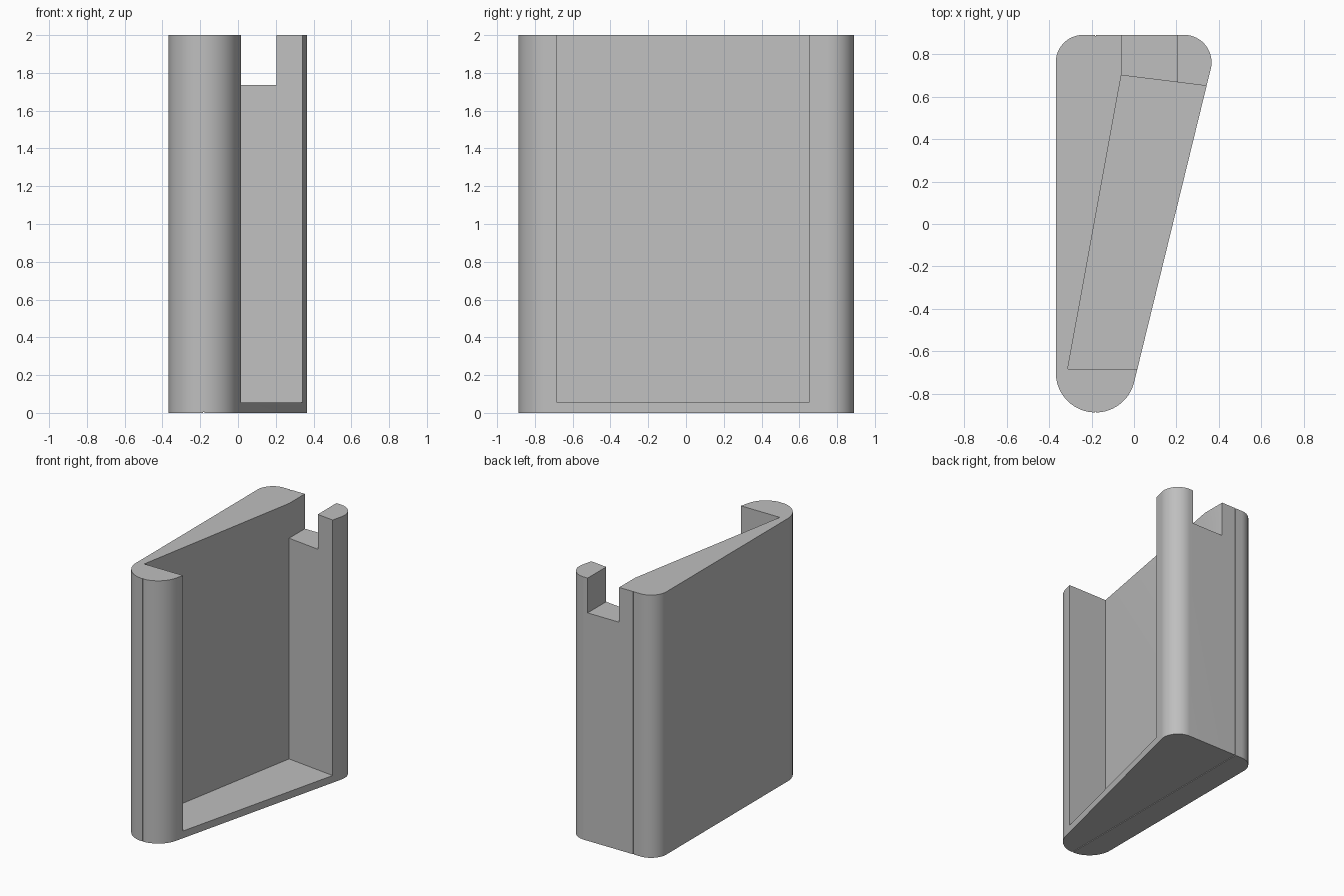
import bpy, bmesh
from math import cos, sin, radians

if "Cube" in bpy.data.objects:
    bpy.data.objects.remove(bpy.data.objects["Cube"])

TILT = -13.8          # direction the slanted side faces, in degrees


def arc(cx, cy, r, a0, a1, steps):
    """Points on an arc, angles in degrees."""
    return [(cx + r * cos(radians(a0 + (a1 - a0) * i / steps)),
             cy + r * sin(radians(a0 + (a1 - a0) * i / steps)))
            for i in range(steps + 1)]


def prism(name, outline, z0, z1):
    """Extrude a counter-clockwise outline from z0 to z1."""
    bm = bmesh.new()
    base = bm.faces.new([bm.verts.new((x, y, z0)) for x, y in outline])
    top = bmesh.ops.extrude_face_region(bm, geom=[base])["geom"]
    bmesh.ops.translate(bm, vec=(0, 0, z1 - z0),
                        verts=[v for v in top if isinstance(v, bmesh.types.BMVert)])
    bmesh.ops.recalc_face_normals(bm, faces=bm.faces)
    mesh = bpy.data.meshes.new(name)
    bm.to_mesh(mesh)
    bm.free()
    obj = bpy.data.objects.new(name, mesh)
    bpy.context.collection.objects.link(obj)
    return obj


def box(name, x0, x1, y0, y1, z0, z1):
    return prism(name, [(x0, y0), (x1, y0), (x1, y1), (x0, y1)], z0, z1)


# Wedge-shaped body with rounded corners
outline = (arc(-0.181, -0.70, 0.187, 180, 360 + TILT, 32)
           + arc(0.236, 0.761, 0.129, TILT, 90, 20)
           + arc(-0.239, 0.761, 0.129, 90, 180, 18))
body = prism("holder_body", outline, 0, 2)

cutters = [
    # Open pocket on the slanted side, leaving a thin floor
    prism("pocket_cutter", [(-0.312, -0.683), (0.8, -0.683),
                            (0.8, 0.593), (-0.06, 0.70)], 0.055, 2.2),
    # Notch through the top of the back wall
    box("notch_cutter", -0.06, 0.205, 0.60, 1.1, 1.735, 2.2),
    # Hairline seam along front, bottom and back
    box("front_seam_cutter", -0.184, -0.178, -1.0, -0.882, -0.1, 2.1),
    box("back_seam_cutter", -0.184, -0.178, 0.885, 1.0, -0.1, 2.1),
    box("bottom_seam_cutter", -0.184, -0.178, -1.0, 1.0, -0.1, 0.005),
]

bpy.context.view_layer.objects.active = body
body.select_set(True)
for cutter in cutters:
    mod = body.modifiers.new(cutter.name, 'BOOLEAN')
    mod.operation = 'DIFFERENCE'
    mod.solver = 'EXACT'
    mod.object = cutter
    bpy.ops.object.modifier_apply(modifier=mod.name)
for cutter in cutters:
    bpy.data.objects.remove(cutter, do_unlink=True)

# Grey plastic
grey = bpy.data.materials.new("grey_plastic")
grey.diffuse_color = (0.52, 0.52, 0.52, 1)
grey.use_nodes = True
grey.node_tree.nodes["Principled BSDF"].inputs["Base Color"].default_value = grey.diffuse_color
body.data.materials.clear()
body.data.materials.append(grey)

bpy.ops.object.shade_smooth_by_angle(angle=radians(30))
